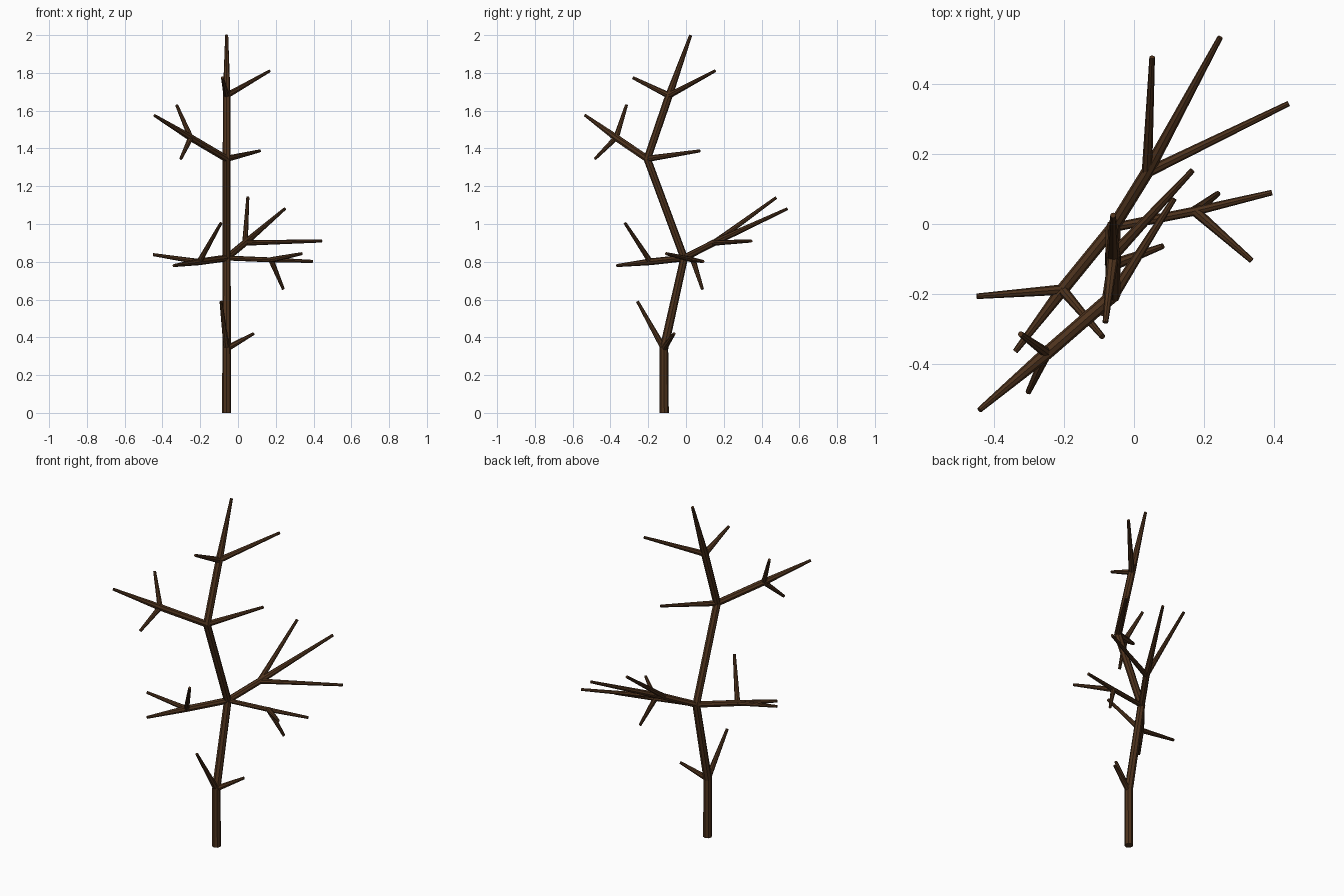
import bpy

if "Cube" in bpy.data.objects:
    bpy.data.objects.remove(bpy.data.objects["Cube"])

bark = bpy.data.materials.new("bark")
bark.diffuse_color = (0.075, 0.032, 0.012, 1)
bark.use_nodes = True
bark.node_tree.nodes["Principled BSDF"].inputs["Base Color"].default_value = bark.diffuse_color


def make_wood(name, paths):
    """Tapered eight-sided tubes; every path point is (x, y, z, radius)."""
    cu = bpy.data.curves.new(name, "CURVE")
    cu.dimensions = "3D"
    cu.bevel_depth = 1.0
    cu.bevel_resolution = 2
    cu.use_fill_caps = True
    for path in paths:
        sp = cu.splines.new("POLY")
        sp.points.add(len(path) - 1)
        sp.use_smooth = False
        for p, (x, y, z, r) in zip(sp.points, path):
            p.co = (x, y, z, 1)
            p.radius = r
    ob = bpy.data.objects.new(name, cu)
    bpy.context.collection.objects.link(ob)
    bpy.ops.object.select_all(action="DESELECT")
    ob.select_set(True)
    bpy.context.view_layer.objects.active = ob
    bpy.ops.object.convert(target="MESH")
    ob = bpy.context.object
    ob.data.materials.clear()
    ob.data.materials.append(bark)


TIP = 0.008

# Zigzag trunk
trunk = [(-0.06, -0.115, 0, 0.024), (-0.06, -0.117, 0.34, 0.023),
         (-0.06, -0.01, 0.82, 0.021), (-0.06, -0.205, 1.345, 0.021),
         (-0.06, -0.09, 1.68, 0.020), (-0.06, 0.025, 2.0, TIP)]
make_wood("trunk", [trunk])

# Limbs: trunk joint, fork point with radius, main tip, side twig tips
limbs = {
    "left_limb": (2, (-0.205, -0.188, 0.80, 0.018), (-0.34, -0.365, 0.78),
                  [(-0.45, -0.207, 0.838), (-0.09, -0.323, 1.005)]),
    "back_limb": (2, (0.037, 0.147, 0.90, 0.018), (0.247, 0.535, 1.08),
                  [(0.052, 0.478, 1.14), (0.443, 0.345, 0.91)]),
    "right_limb": (2, (0.175, 0.037, 0.81, 0.013), (0.395, 0.09, 0.802),
                   [(0.24, 0.087, 0.655), (0.337, -0.105, 0.843)]),
    "upper_limb": (3, (-0.25, -0.37, 1.457, 0.019), (-0.443, -0.533, 1.575),
                   [(-0.325, -0.315, 1.63), (-0.303, -0.482, 1.345)]),
}
for name, (joint, fork, tip, twigs) in limbs.items():
    start = trunk[joint][:3] + (fork[3],)
    paths = [[start, fork, tip + (TIP,)]]
    paths += [[fork[:3] + (0.015,), t + (TIP,)] for t in twigs]
    make_wood(name, paths)

# Single twigs straight off the trunk
twigs = [(1, (-0.09, -0.257, 0.59)), (1, (0.083, -0.063, 0.42)),
         (3, (0.115, 0.073, 1.387)),
         (4, (0.167, 0.153, 1.81)), (4, (-0.082, -0.282, 1.775))]
make_wood("trunk_twigs",
          [[trunk[j][:3] + (0.017,), t + (TIP,)] for j, t in twigs])
